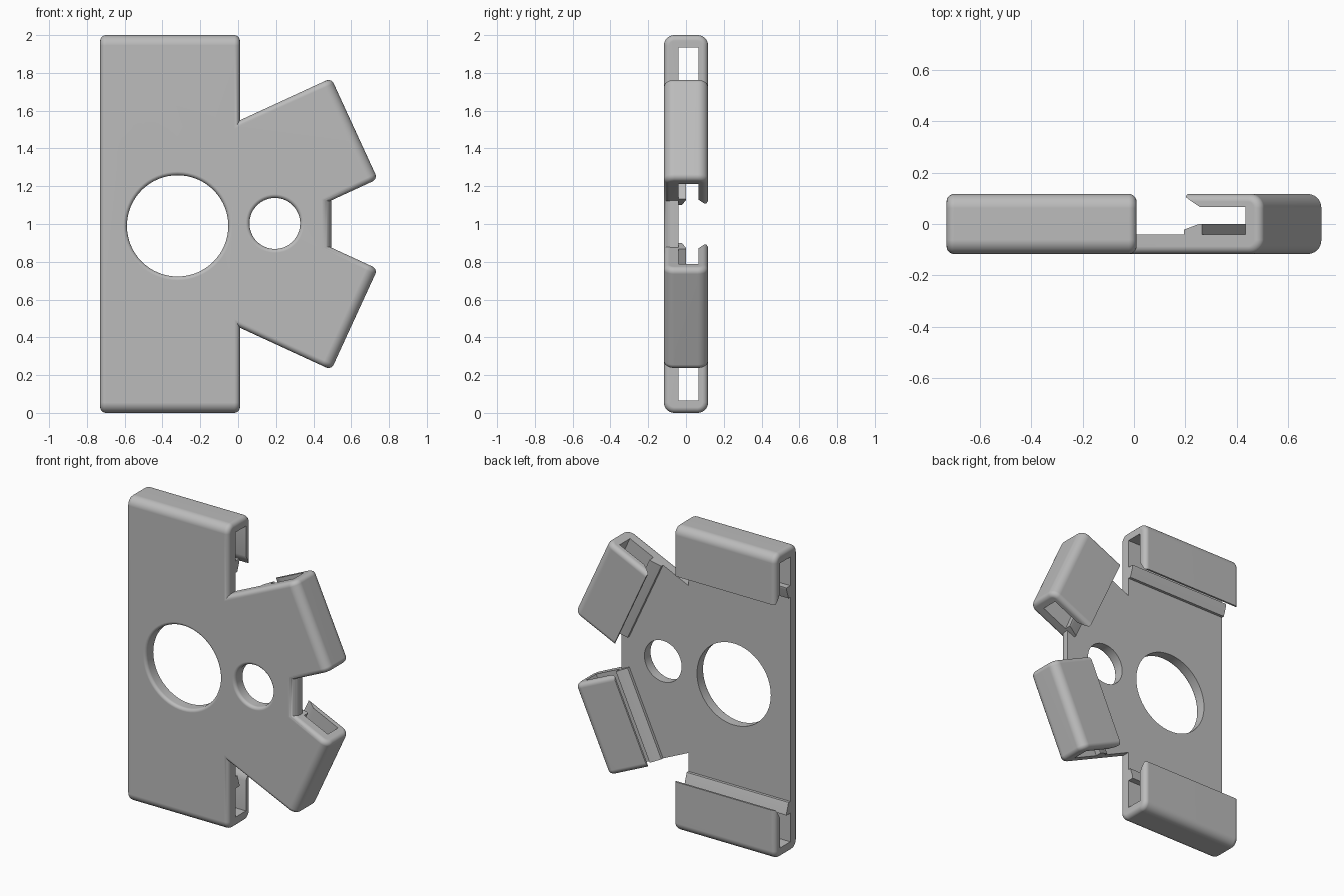
import bpy, bmesh, math
from mathutils import Matrix

cube = bpy.data.objects.get("Cube")
if cube:
    bpy.data.objects.remove(cube, do_unlink=True)

BACK, FLOOR = 0.117, -0.04
FRONT = -BACK
LONG_R, END_R = 0.055, 0.03

grey = bpy.data.materials.new("plain grey")
grey.use_nodes = True
grey.diffuse_color = (0.5, 0.5, 0.5, 1)
grey.node_tree.nodes["Principled BSDF"].inputs["Base Color"].default_value = (0.5, 0.5, 0.5, 1)


def loft(name, rings, matrix=Matrix()):
    """Closed solid skinned through rings with equal point counts."""
    bm = bmesh.new()
    loops = [[bm.verts.new(p) for p in ring] for ring in rings]
    for a, b in zip(loops, loops[1:]):
        for k in range(len(a)):
            n = (k + 1) % len(a)
            bm.faces.new((a[k], a[n], b[n], b[k]))
    bm.faces.new(loops[0])
    bm.faces.new(loops[-1])
    bmesh.ops.recalc_face_normals(bm, faces=bm.faces[:])
    bm.transform(matrix)
    mesh = bpy.data.meshes.new(name)
    bm.to_mesh(mesh)
    bm.free()
    mesh.materials.append(grey)
    ob = bpy.data.objects.new(name, mesh)
    bpy.context.scene.collection.objects.link(ob)
    return ob


def rounded_block(name, width, length, matrix):
    """Block along local x, hanging down from local z = 0, rounded all over."""
    def ring(x, inset):
        points = []
        for k in range(4):
            sy, sz = ((1, 1), (-1, 1), (-1, -1), (1, -1))[k]
            for i in range(8):
                t = math.pi / 2 * (k + i / 7)
                y = sy * (BACK - LONG_R) + (LONG_R - inset) * math.cos(t)
                z = sz * (length / 2 - LONG_R) + (LONG_R - inset) * math.sin(t)
                points.append((x, y, z - length / 2))
        return points

    angles = [i * math.pi / 10 for i in range(6)]
    ends = [(width / 2 - END_R * (1 - math.sin(a)), END_R * (1 - math.cos(a))) for a in angles]
    rings = [ring(-x, d) for x, d in reversed(ends)] + [ring(x, d) for x, d in ends]
    return loft(name, rings, matrix)


def prism(name, profile, matrix):
    """Cutter: profile of (inset, y) points swept along local x."""
    return loft(name, [[(x, y, -w) for w, y in profile] for x in (-0.5, 0.5)], matrix)


def combine(target, other, operation):
    """Boolean the two solids, moving to the next solver if one gives nothing."""
    mod = target.modifiers.new("join", 'BOOLEAN')
    mod.operation, mod.object = operation, other
    for solver in ('EXACT', 'MANIFOLD', 'FLOAT'):
        mod.solver = solver
        bpy.context.view_layer.update()
        graph = bpy.context.evaluated_depsgraph_get()
        result = bpy.data.meshes.new_from_object(target.evaluated_get(graph))
        if len(result.polygons):
            target.data = result
            break
    target.modifiers.remove(mod)
    bpy.data.objects.remove(other, do_unlink=True)


def clip_profile(reach):
    """Hollow of a clip: slot, sloped lip, open back and retaining ridge."""
    return [(0.065, FLOOR), (0.065, 0.067), (0.262, 0.067), (0.325, 0.105),
            (0.325, 0.3), (reach, 0.3), (reach, FLOOR), (0.33, FLOOR),
            (0.33, -0.022), (0.265, 0), (0.253, 0), (0.253, FLOOR)]


def place(x, z, angle):
    return Matrix.Translation((x, 0, z)) @ Matrix.Rotation(math.radians(angle), 4, 'Y')


# Main plate with a clip at each end
MAIN_X = -0.36
bracket = rounded_block("clip_bracket", 0.74, 2, place(MAIN_X, 2, 0))
for z, angle in ((2, 0), (0, 180)):
    combine(bracket, prism("clip_hollow", clip_profile(1.01), place(MAIN_X, z, angle)),
            'DIFFERENCE')

# Two angled arms, each with a clip on its outer edge
for side in (1, -1):
    where = place(0.617, 1 + side * 0.505, 90 - side * 24.7)
    arm = rounded_block("arm", 0.588, 0.75, where)
    combine(arm, prism("clip_hollow", clip_profile(1), where), 'DIFFERENCE')
    combine(bracket, arm, 'UNION')

# Web joining the arms
where = place(0.495, 1, 90)
web = rounded_block("web", 0.62, 0.62, where)
open_back = [(-0.1, FLOOR), (1, FLOOR), (1, 0.3), (-0.1, 0.3)]
combine(web, prism("web_back", open_back, where), 'DIFFERENCE')
combine(bracket, web, 'UNION')


def hole(x, z, radius, flare=0.02, sides=64):
    """Round cutter that flares out at the front face."""
    stations = [(FRONT - 0.1, radius + flare)]
    for i in range(5):
        a = i * math.pi / 8
        stations.append((FRONT + flare * (1 - math.cos(a)), radius + flare * (1 - math.sin(a))))
    stations.append((0.2, radius))
    turns = [2 * math.pi * k / sides for k in range(sides)]
    return loft("hole_cutter", [[(x + r * math.cos(t), y, z + r * math.sin(t)) for t in turns]
                                for y, r in stations])


# Large and small round holes
for x, z, radius in ((-0.32, 0.99, 0.268), (0.195, 1.003, 0.135)):
    combine(bracket, hole(x, z, radius), 'DIFFERENCE')

# Smooth rounded edges, flat faces
bpy.ops.object.select_all(action='DESELECT')
bracket.select_set(True)
bpy.context.view_layer.objects.active = bracket
bpy.ops.object.shade_smooth_by_angle(angle=math.radians(32))
weighted = bracket.modifiers.new("even shading", 'WEIGHTED_NORMAL')
weighted.keep_sharp = True
